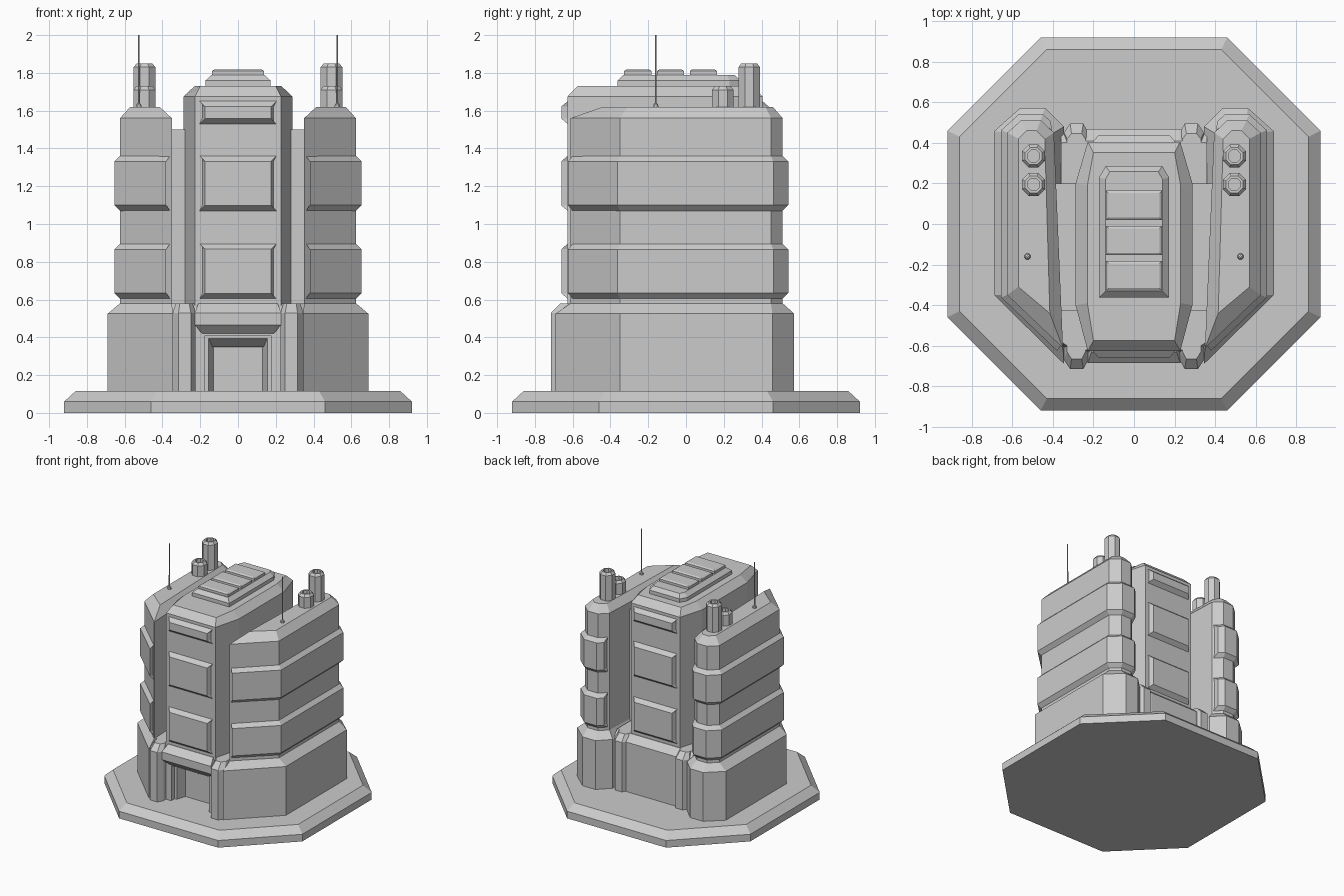
import bpy, bmesh
from math import cos, sin, pi

if "Cube" in bpy.data.objects:
    bpy.data.objects.remove(bpy.data.objects["Cube"])


def loft(name, rings, mirror=False):
    """Skin a stack of matching (outline, z) rings, capped at both ends."""
    bm = bmesh.new()
    loops = [[bm.verts.new((x, y, z)) for x, y in pts] for pts, z in rings]
    for a, b in zip(loops, loops[1:]):
        n = len(a)
        for i in range(n):
            j = (i + 1) % n
            bm.faces.new((a[i], a[j], b[j], b[i]))
    bm.faces.new(loops[0][::-1])
    bm.faces.new(loops[-1])
    bmesh.ops.recalc_face_normals(bm, faces=bm.faces)
    me = bpy.data.meshes.new(name)
    bm.to_mesh(me)
    bm.free()
    ob = bpy.data.objects.new(name, me)
    bpy.context.collection.objects.link(ob)
    if mirror:
        ob.modifiers.new("Mirror", 'MIRROR')
        ob.modifiers["Mirror"].use_mirror_merge = False
    return ob


def rect(x0, x1, y0, y1):
    return [(x0, y0), (x1, y0), (x1, y1), (x0, y1)]


def sym(half):
    """Complete a right-hand outline (front to back) with its mirror image."""
    return half + [(-x, y) for x, y in reversed(half)]


def octagon(r, c):
    return sym([(c, -r), (r, -c), (r, c), (c, r)])


def ring8(cx, cy, r):
    k = r / cos(pi / 8)
    return [(cx + k * cos(pi / 8 + i * pi / 4), cy + k * sin(pi / 8 + i * pi / 4)) for i in range(8)]


# Ground slab
loft("base_slab", [(octagon(.92, .46), 0), (octagon(.92, .46), .06), (octagon(.86, .43), .115)])

# Side towers: wide foot, shaft and bevelled roof
foot = [(.345, -.69), (.69, -.35), (.69, .457), (.56, .573), (.44, .573), (.345, .48)]
shaft = [(.35, -.612), (.625, -.35), (.625, .45), (.555, .512), (.46, .512), (.395, .45)]
roof = [(.415, -.44), (.57, -.31), (.57, .42), (.53, .46), (.48, .46), (.44, .42)]
loft("tower_foot", [(foot, .1), (foot, .525), (shaft, .58)], True)
loft("tower_shaft", [(shaft, .55), (shaft, 1.56), (roof, 1.62)], True)

# Raised bands wrapping the towers
band_in = [(.36, -.60), (.625, -.35), (.625, .45), (.555, .512), (.46, .512), (.405, .46)]
band_out = [(.38, -.625), (.655, -.362), (.655, .462), (.567, .542), (.45, .542), (.41, .505)]
for z in (.605, 1.07):
    loft("tower_band", [(band_in, z), (band_out, z + .03), (band_out, z + .26), (band_in, z + .29)], True)

# Chimneys with recessed mouths, antennas on the tower roofs
for y, top in ((.335, 1.85), (.195, 1.73)):
    loft("chimney", [(ring8(.495, y, r), z) for r, z in
                     ((.057, 1.6), (.057, top - .02), (.042, top), (.03, top), (.03, top - .03))], True)
loft("antenna", [(ring8(.525, -.16, r), z) for r, z in
                 ((.016, 1.61), (.012, 1.635), (.005, 1.64), (.004, 2.0))], True)

# Lower body with the door niche cut into its outline
niche = [(.175, -.635), (.175, -.59), (.155, -.59), (.13, -.51)]
body = sym(niche[::-1] + [(.3, -.635), (.36, -.6), (.36, .44), (.22, .468)])
loft("lower_body", [(body, .1), (body, .41)])
full = sym([(.3, -.635), (.36, -.6), (.36, .44), (.22, .468)])
full_top = sym([(.3, -.62), (.36, -.58), (.36, .40), (.22, .41)])
loft("lower_body_top", [(full, .41), (full, .53), (full_top, .58)])
loft("door_lintel", [(rect(-.15, .15, -.53, -.5), .35), (rect(-.17, .17, -.59, -.5), .395),
                     (rect(-.17, .17, -.59, -.5), .42)])

# Hood over the door
loft("door_hood", [(rect(-.19, .19, -.64, -.5), .42), (rect(-.228, .228, -.685, -.5), .465),
                   (rect(-.228, .228, -.685, -.5), .53), (rect(-.21, .21, -.63, -.5), .58)])

# Buttresses running front to back beside the door
butt = [(.25, -.715), (.315, -.715), (.345, -.67), (.345, .45), (.315, .495), (.25, .495), (.225, .45), (.225, -.67)]
butt_top = [(.258, -.665), (.308, -.665), (.33, -.63), (.33, .42), (.308, .445), (.258, .445), (.24, .42), (.24, -.63)]
loft("buttress", [(butt, .1), (butt, .53), (butt_top, .58)], True)

# Link between the towers and the central block
link = rect(-.43, .43, -.43, .2)
loft("link_block", [(link, .5), (link, 1.5)])

# Central block
core = sym([(.228, -.627), (.288, -.4), (.288, .2), (.228, .405)])
core_top = sym([(.2, -.575), (.23, -.39), (.23, .19), (.2, .352)])
loft("central_block", [(core, .5), (core, 1.675), (core_top, 1.73)])

# Raised panels on the front and back of the central block
for z0, z1 in ((.605, .895), (1.07, 1.36), (1.53, 1.65)):
    for side, y in (("front", -.627), ("back", .405)):
        d = .033 if y > 0 else -.033
        a, b = sorted((y - d, y))
        c, e = sorted((y - d, y + d))
        loft("wall_panel_" + side, [
            ([(x, yy) for x, yy in ((-.203, y - d), (.203, y - d), (.203, y), (-.203, y))], z0),
            ([(x, yy) for x, yy in ((-.203, y - d), (.203, y - d), (.175, y + d), (-.175, y + d))], z0 + .028),
            ([(x, yy) for x, yy in ((-.203, y - d), (.203, y - d), (.175, y + d), (-.175, y + d))], z1 - .028),
            ([(x, yy) for x, yy in ((-.203, y - d), (.203, y - d), (.203, y), (-.203, y))], z1)])

# Roof tier with three vents
tier = sym([(.172, -.362), (.172, .23), (.14, .285)])
tier_top = sym([(.14, -.332), (.14, .22), (.12, .258)])
loft("roof_tier", [(tier, 1.72), (tier, 1.76), (tier_top, 1.79)])
for y in (-.255, -.082, .092):
    v, w = rect(-.137, .137, y - .072, y + .072), rect(-.125, .125, y - .06, y + .06)
    loft("roof_vent", [(v, 1.78), (v, 1.81), (w, 1.818)])
